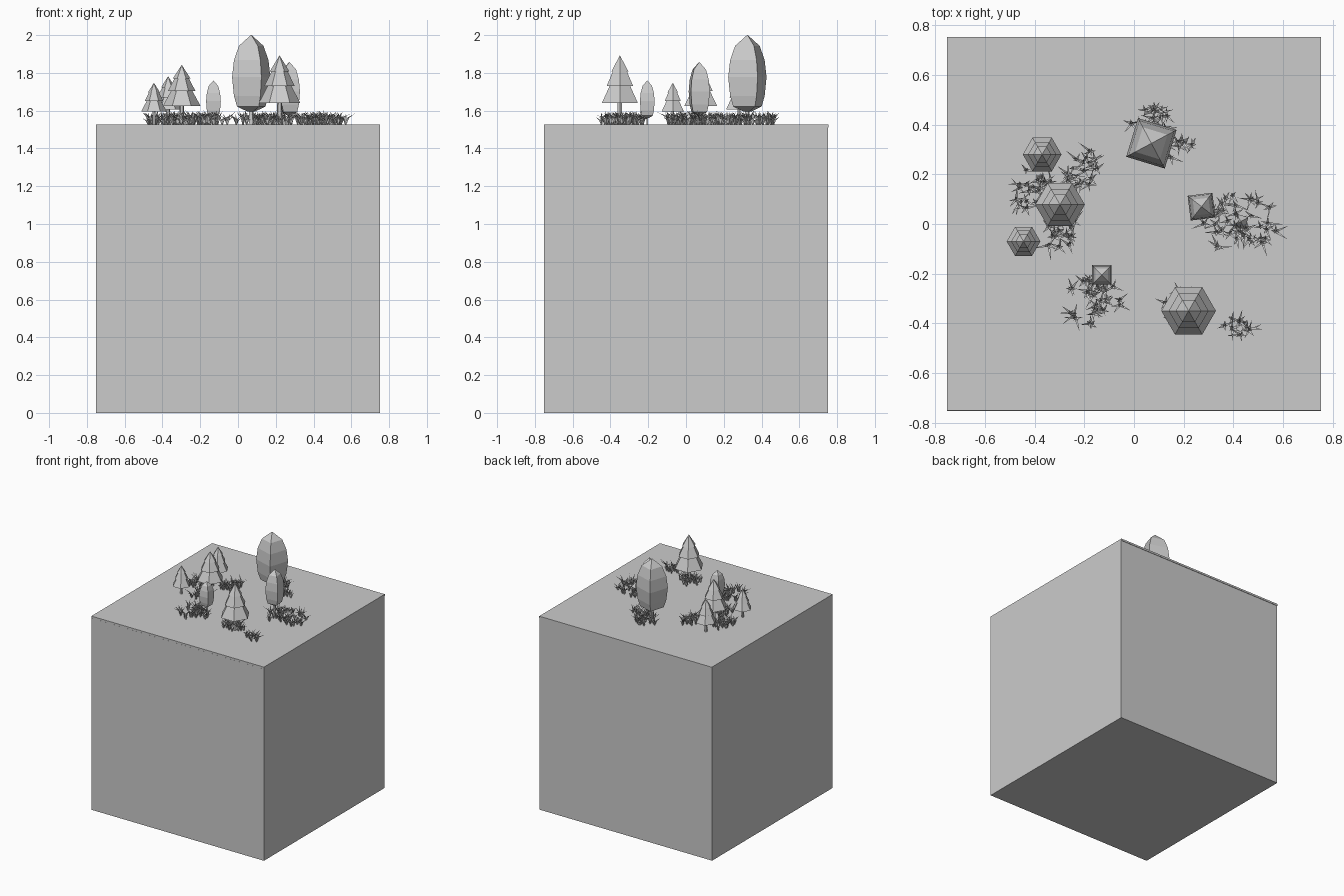
import bpy, bmesh, math, random
from mathutils import Vector

random.seed(7)
cube = bpy.data.objects.get("Cube")
if cube:
    bpy.data.objects.remove(cube, do_unlink=True)

GROUND = 1.527

grey = bpy.data.materials.new("plain grey")
grey.use_nodes = True
grey.diffuse_color = (0.6, 0.6, 0.6, 1)
grey.node_tree.nodes["Principled BSDF"].inputs["Base Color"].default_value = (0.6, 0.6, 0.6, 1)


def finish(name, bm):
    bmesh.ops.recalc_face_normals(bm, faces=bm.faces)
    mesh = bpy.data.meshes.new(name)
    bm.to_mesh(mesh)
    bm.free()
    mesh.materials.append(grey)
    obj = bpy.data.objects.new(name, mesh)
    bpy.context.collection.objects.link(obj)
    return obj


def box(name, size, centre):
    bm = bmesh.new()
    bmesh.ops.create_cube(bm, size=1)
    for v in bm.verts:
        v.co = Vector(a * b for a, b in zip(v.co, size)) + Vector(centre)
    return finish(name, bm)


def lathe(bm, profile, sides, turn, place, radius, height):
    """Sweep (radius, height) fractions around an upright axis."""
    rings = []
    for r, z in profile:
        ring = []
        for i in range(sides):
            a = turn + i * math.tau / sides
            ring.append(bm.verts.new((place[0] + r * radius * math.cos(a),
                                      place[1] + r * radius * math.sin(a),
                                      GROUND + z * height)))
        rings.append(ring)
    for low, high in zip(rings, rings[1:]):
        for i in range(sides):
            j = (i + 1) % sides
            bm.faces.new((low[i], low[j], high[j], high[i]))
    bm.faces.new(rings[0])
    bm.faces.new(rings[-1])


# Ground block with a thin top layer
box("ground_block", (1.506, 1.503, 1.512), (0, -0.001, 0.756))
box("ground_top", (1.506, 1.506, 0.015), (0, 0.001, 1.5195))

# Pines: a trunk and three overlapping six-sided tiers
TRUNK = [(0.14, 0), (0.12, 0.4)]
TIERS = [
    [(0.1, 0.32), (1.0, 0.31), (0.5, 0.6)],
    [(0.1, 0.57), (0.73, 0.56), (0.34, 0.8)],
    [(0.1, 0.78), (0.47, 0.77), (0.005, 1.0)],
]
PINES = [(-0.37, 0.28, 0.078, 0.255), (-0.298, 0.078, 0.1, 0.315),
         (-0.445, -0.07, 0.068, 0.22), (0.22, -0.35, 0.11, 0.365)]
for n, (x, y, r, h) in enumerate(PINES, 1):
    bm = bmesh.new()
    for part in [TRUNK] + TIERS:
        lathe(bm, part, 6, 0, (x, y), r, h)
    finish(f"pine_{n}", bm)

# Round-crowned trees: a trunk and a four-sided faceted crown
CROWN = [(0.2, 0.145), (0.74, 0.2), (0.9, 0.32), (1.0, 0.53), (0.9, 0.72), (0.64, 0.88), (0.02, 1.0)]
STEM = [(0.13, 0), (0.1, 0.25)]
TREES = [(0.07, 0.325, 0.115, 0.473, 28), (0.272, 0.07, 0.071, 0.33, 52),
         (-0.13, -0.205, 0.055, 0.232, 45)]
for n, (x, y, r, h, turn) in enumerate(TREES, 1):
    bm = bmesh.new()
    lathe(bm, STEM, 4, math.radians(turn), (x, y), r, h)
    lathe(bm, CROWN, 4, math.radians(turn), (x, y), r, h)
    finish(f"crown_tree_{n}", bm)

# Small bush among the right-hand grass
bm = bmesh.new()
lathe(bm, [(0.5, 0), (1, 0.5), (0.05, 1)], 4, 0.5, (0.43, 0.01), 0.035, 0.07)
finish("small_bush", bm)


def blade(bm, x, y, heading, length, lean):
    """A three-sided blade that bends outwards to a point."""
    out = Vector((math.cos(heading), math.sin(heading), 0))
    up = Vector((0, 0, 1))
    base = Vector((x, y, GROUND))
    rings = []
    for t, w in ((0, 0.004), (0.5, 0.0055)):
        mid = base + out * (lean * length * t * t) + up * (length * t)
        rings.append([bm.verts.new(mid + Vector((math.cos(heading + k * math.tau / 3),
                                                 math.sin(heading + k * math.tau / 3), 0)) * w)
                      for k in range(3)])
    tip = bm.verts.new(base + out * (lean * length) + up * (length * (1 - 0.2 * lean)))
    for k in range(3):
        j = (k + 1) % 3
        bm.faces.new((rings[0][k], rings[0][j], rings[1][j], rings[1][k]))
        bm.faces.new((rings[1][k], rings[1][j], tip))


# Grass patches: centre, half-widths and number of tufts
PATCHES = [
    (-0.19, 0.215, 0.08, 0.08, 18), (-0.43, 0.13, 0.06, 0.09, 15),
    (-0.3, -0.01, 0.09, 0.09, 18), (-0.32, 0.17, 0.07, 0.05, 9),
    (0.07, 0.4, 0.08, 0.08, 20), (0.17, 0.32, 0.08, 0.06, 13),
    (0.43, 0.0, 0.15, 0.12, 42), (-0.16, -0.31, 0.11, 0.1, 32),
    (0.2, -0.33, 0.08, 0.08, 18), (0.42, -0.41, 0.06, 0.04, 9),
]
for n, (cx, cy, rx, ry, tufts) in enumerate(PATCHES, 1):
    bm = bmesh.new()
    for _ in range(tufts):
        a, d = random.uniform(0, math.tau), math.sqrt(random.random())
        x, y = cx + rx * d * math.cos(a), cy + ry * d * math.sin(a)
        start = random.uniform(0, math.tau)
        for k in range(5):
            blade(bm, x, y, start + k * math.tau / 5 + random.uniform(-0.4, 0.4),
                  random.uniform(0.035, 0.08), random.uniform(0.2, 0.9))
    finish(f"grass_patch_{n}", bm)
